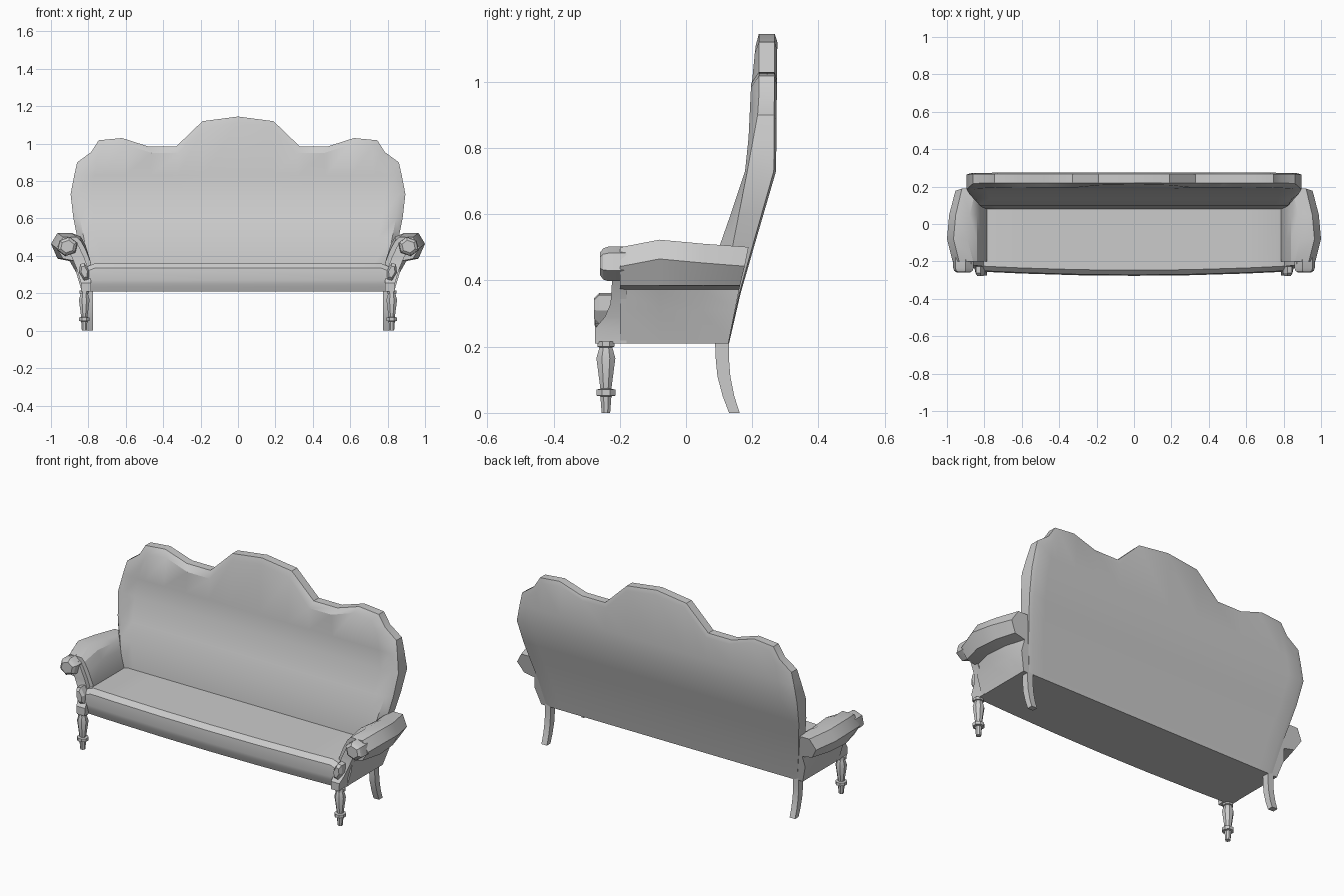
import bpy, bmesh, math

cube = bpy.data.objects.get("Cube")
if cube:
    bpy.data.objects.remove(cube, do_unlink=True)

grey = bpy.data.materials.new("plain grey")
grey.use_nodes = True
grey.diffuse_color = (0.6, 0.6, 0.6, 1)
grey.node_tree.nodes["Principled BSDF"].inputs["Base Color"].default_value = (0.6, 0.6, 0.6, 1)


def finish(bm, name, angle=28, mirror=False):
    """Turn a bmesh into a shaded object, optionally mirrored across x."""
    bmesh.ops.recalc_face_normals(bm, faces=bm.faces)
    mesh = bpy.data.meshes.new(name)
    bm.to_mesh(mesh)
    bm.free()
    mesh.materials.append(grey)
    obj = bpy.data.objects.new(name, mesh)
    bpy.context.collection.objects.link(obj)
    bpy.ops.object.select_all(action='DESELECT')
    obj.select_set(True)
    bpy.context.view_layer.objects.active = obj
    bpy.ops.object.shade_smooth_by_angle(angle=math.radians(angle))
    if mirror:
        obj.modifiers.new("Mirror", 'MIRROR')
    return obj


def bridge(bm, a, b, closed=True):
    n = len(a)
    for i in range(n if closed else n - 1):
        j = (i + 1) % n
        bm.faces.new((a[i], a[j], b[j], b[i]))


def loft(name, sections, angle=28, mirror=True):
    """Skin a list of equal-length closed sections and cap both ends."""
    bm = bmesh.new()
    rings = [[bm.verts.new(p) for p in s] for s in sections]
    for a, b in zip(rings, rings[1:]):
        bridge(bm, a, b)
    bm.faces.new(rings[0])
    bm.faces.new(rings[-1])
    return finish(bm, name, angle, mirror)


def lerp(table, z):
    """Read a value from (z, value) pairs."""
    for (z0, v0), (z1, v1) in zip(table, table[1:]):
        if z <= z1:
            return v0 + (v1 - v0) * max(0, (z - z0) / (z1 - z0))
    return table[-1][1]


# Backrest: a curved slab with a scalloped top and chamfered rim
crest = [(0, 1.145), (.19, 1.12), (.33, .985), (.48, .985), (.62, 1.03), (.745, 1.018), (.785, .955), (.86, .9)]
crest = [(-x, z) for x, z in crest[:0:-1]] + crest
width = [(.21, .80), (.36, .83), (.5, .86), (.6, .88), (.73, .895), (.86, .87), (.9, .86)]
rows = [.21, .36, .5, .6, .73, .83]
front_y = [(.21, .07), (.36, .08), (.5, .10), (.6, .135), (.75, .185), (1.0, .197), (1.12, .212)]
rim_front = [(.21, .09), (.36, .10), (.5, .14), (.73, .185), (.92, .22), (1.14, .22)]
rim_back = [(.21, .128), (.37, .163), (.73, .265), (1.14, .268)]
back_y = [(.21, .13), (.37, .167), (.73, .272), (1.14, .276)]


def back_grid(bm, inset, depth):
    grid = []
    for z in rows + [None]:
        line = []
        for x, top in crest:
            zz = z or top - inset
            half = lerp(width, z) if z else .86
            xx = x / .86 * (half - inset)
            line.append(bm.verts.new((xx, lerp(depth, zz), zz)))
        grid.append(line)
    return grid


def border(g):
    return [r[0] for r in g] + g[-1][1:] + [r[-1] for r in g[-2::-1]] + g[0][-2:0:-1]


bm = bmesh.new()
layers = [back_grid(bm, *p) for p in ((.035, front_y), (0, rim_front), (0, rim_back), (.025, back_y))]
for g in (layers[0], layers[3]):
    for a, b in zip(g, g[1:]):
        bridge(bm, a, b, closed=False)
for a, b in zip(layers, layers[1:]):
    bridge(bm, border(a), border(b))
bmesh.ops.delete(bm, geom=[v for v in bm.verts if not v.link_faces], context='VERTS')
finish(bm, "backrest", 32)

# Seat: upholstered cushion over a rail, bowed towards the front
profile = [(.12, .21), (-.235, .21), (-.245, .235), (-.25, .25), (-.255, .27), (-.25, .335), (-.225, .36), (.12, .36)]
stations = []
for x in (-.81, -.765, -.6, -.3, 0, .3, .6, .765, .81):
    bow = .022 * (1 - (x / .81) ** 2)
    drop = .018 if abs(x) > .8 else 0
    stations.append([(x, y - bow if y < 0 else y, z - (drop if z > .3 else 0)) for y, z in profile])
loft("seat", stations, 25, mirror=False)

# Arms: flared panel and rolled top in one sweep from front to back
arm = [(.79, .21), (.785, .36), (.815, .45), (.84, .495), (.89, .515), (.965, .515), (1.0, .457),
       (.965, .385), (.90, .372), (.865, .31), (.835, .21)]


def arm_section(y, swell, lift, slant=0):
    return [(x - (swell if x > .88 else 0), y + slant * (z - .21), z - (lift if z > .44 else 0)) for x, z in arm]


loft("arm", [arm_section(-.2, .03, .015), arm_section(-.08, 0, -.008),
             arm_section(.05, .012, .004), arm_section(.128, .045, .014, .2)])

# Arm front post: curved facing that rises from the rail to the roll
post = [(.21, .787, .05, -.275), (.255, .785, .055, -.275), (.29, .79, .06, -.245),
        (.33, .80, .062, -.228), (.39, .822, .065, -.224), (.45, .85, .07, -.222), (.48, .87, .06, -.215)]
loft("arm_post", [[(x, y, z), (x + w, y, z), (x + w, -.18, z), (x, -.18, z)] for z, x, w, y in post])

# Scrolled boss on the end of each arm roll, and a smaller one on the post
def boss(name, cx, cz, rx, rz, steps, tilt):
    sections = []
    for y, s in steps:
        ring = []
        for i in range(6):
            a = i * math.tau / 6
            u, v = rx * s * math.cos(a), rz * s * math.sin(a)
            ring.append((cx + u * math.cos(tilt) - v * math.sin(tilt), y,
                         cz + u * math.sin(tilt) + v * math.cos(tilt)))
        sections.append(ring)
    loft(name, sections, 25)


boss("arm_scroll", .912, .45, .058, .052, [(-.18, 1), (-.235, 1), (-.25, .9), (-.26, .65)], -.35)
boss("post_knob", .822, .315, .026, .052, [(-.215, 1), (-.262, 1), (-.278, .65)], -.25)

# Front legs: turned with a collar
turning = [(0, .014), (.05, .018), (.052, .031), (.07, .031), (.073, .018), (.165, .031), (.198, .021),
           (.2, .028), (.215, .028)]
loft("front_leg", [[(.822 + r * math.cos(math.tau * (i + .5) / 8),
                     -.242 + r * math.sin(math.tau * (i + .5) / 8), z) for i in range(8)]
                   for z, r in turning], 25)

# Rear legs: square sabre legs sweeping backwards
sabre = [(0, .13, .162), (.05, .111, .146), (.11, .095, .134), (.16, .09, .13), (.23, .087, .13)]
loft("rear_leg", [[(.775, a, z), (.81, a, z), (.81, b, z), (.775, b, z)] for z, a, b in sabre])
